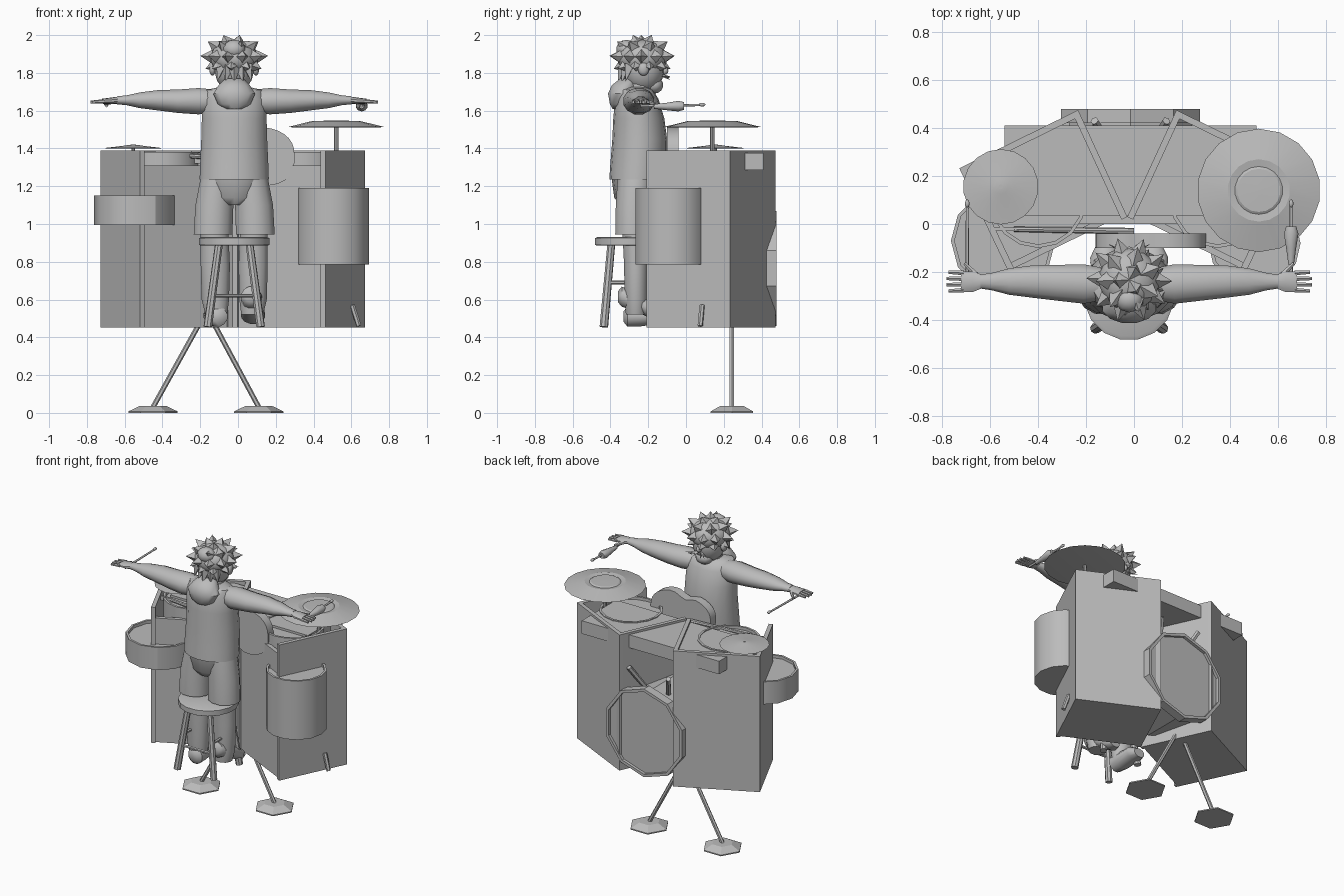
import bpy, bmesh, math, random
from mathutils import Vector, Matrix

if "Cube" in bpy.data.objects:
    bpy.data.objects.remove(bpy.data.objects["Cube"], do_unlink=True)

grey = bpy.data.materials.new("plain_grey")
grey.use_nodes = True
grey.diffuse_color = (0.5, 0.5, 0.5, 1)
grey.node_tree.nodes["Principled BSDF"].inputs["Base Color"].default_value = (0.5, 0.5, 0.5, 1)
CX = -0.02   # body centre line
TAU = math.tau


def finish(name, bm, smooth=0):
    bmesh.ops.recalc_face_normals(bm, faces=bm.faces)
    mesh = bpy.data.meshes.new(name)
    bm.to_mesh(mesh)
    bm.free()
    obj = bpy.data.objects.new(name, mesh)
    bpy.context.collection.objects.link(obj)
    mesh.materials.append(grey)
    if smooth:
        bpy.ops.object.select_all(action="DESELECT")
        obj.select_set(True)
        bpy.context.view_layer.objects.active = obj
        bpy.ops.object.shade_smooth_by_angle(angle=math.radians(smooth))
    return obj


def loft(name, stations, axis="z", sides=12, smooth=50, turn=0.5):
    """Stations are (along, centre a, centre b, radius a, radius b)."""
    bm = bmesh.new()
    rings = []
    for t, a, b, ra, rb in stations:
        ring = []
        for i in range(sides):
            w = TAU * (i + turn) / sides
            u, v = a + ra * math.cos(w), b + rb * math.sin(w)
            p = {"x": (t, u, v), "y": (u, t, v), "z": (u, v, t)}[axis]
            ring.append(bm.verts.new(p))
        rings.append(ring)
    for lo, hi in zip(rings, rings[1:]):
        for i in range(sides):
            j = (i + 1) % sides
            bm.faces.new((lo[i], lo[j], hi[j], hi[i]))
    bm.faces.new(rings[0])
    bm.faces.new(rings[-1])
    return finish(name, bm, smooth)


def turned(name, x, y, profile, sides=16, smooth=30, turn=0.5):
    return loft(name, [(z, x, y, r, r) for r, z in profile], "z", sides, smooth, turn)


def add_rod(bm, p, q, r1, r2, sides=6):
    p, q = Vector(p), Vector(q)
    d = q - p
    m = Matrix.Translation((p + q) / 2) @ d.to_track_quat("Z", "Y").to_matrix().to_4x4()
    bmesh.ops.create_cone(bm, cap_ends=True, segments=sides, radius1=r1, radius2=r2,
                          depth=d.length, matrix=m)


def rods(name, items, sides=6, smooth=0):
    bm = bmesh.new()
    for p, q, r1, r2 in items:
        add_rod(bm, p, q, r1, r2, sides)
    return finish(name, bm, smooth)


def prism(name, outline, low, high, axis="z", smooth=0):
    bm = bmesh.new()
    put = (lambda a, b, t: (a, b, t)) if axis == "z" else (lambda a, b, t: (a, t, b))
    ends = [[bm.verts.new(put(a, b, t)) for a, b in outline] for t in (low, high)]
    for i in range(len(outline)):
        j = (i + 1) % len(outline)
        bm.faces.new((ends[0][i], ends[0][j], ends[1][j], ends[1][i]))
    bm.faces.new(ends[0])
    bm.faces.new(ends[1])
    return finish(name, bm, smooth)


def ball(name, centre, size, seg=16, smooth=60):
    bm = bmesh.new()
    m = Matrix.Translation(centre) @ Matrix.Diagonal((*size, 1))
    bmesh.ops.create_uvsphere(bm, u_segments=seg, v_segments=seg // 2 + 2, radius=1, matrix=m)
    return finish(name, bm, smooth)


def box(name, x0, x1, y0, y1, z0, z1):
    return prism(name, [(x0, y0), (x1, y0), (x1, y1), (x0, y1)], z0, z1)


# Pair of angled cabinets with open tops and a lower, slightly recessed front panel
for label, s in (("left", 1), ("right", -1)):
    a, b, c, d = [Vector((-0.028 + s * x, y)) for x, y in
                  ((0.49, -0.21), (0.70, 0.232), (0.205, 0.475), (0.0, 0.03))]
    back = (b - a).normalized() * 0.015
    for part, p, q, in_dir, top in (("outer", a, b, d - a, 1.39), ("back", b, c, a - b, 1.39),
                                    ("inner", c, d, a - d, 1.39), ("front", d + back, a + back, b - a, 1.31)):
        n = in_dir.normalized() * 0.027
        prism(f"{label}_cabinet_{part}_panel", [p, q, q + n, p + n], 0.453, top)
    prism(f"{label}_cabinet_floor", [a + back, b, c, d + back], 0.453, 0.468)

# Keyboard shelf across both cabinets
box("keyboard_case", -0.54, 0.51, 0.035, 0.41, 1.285, 1.375)
box("keyboard_keys", -0.48, 0.45, 0.0, 0.05, 1.32, 1.35)

# Bass drum with hoop and recessed head
bx, bz = -0.015, 0.765
loft("bass_drum", [(y, bx, bz, r, r) for y, r in
                   ((0.12, 0.27), (0.42, 0.27), (0.42, 0.305), (0.48, 0.305), (0.48, 0.285), (0.46, 0.285))],
     "y", 10, 0)
rods("bass_drum_mounts", [((bx + s * 0.09, 0.34, 1.01), (bx + s * 0.15, 0.43, 1.16), 0.017, 0.017)
                          for s in (1, -1)])

# Drums
def drum(name, x, y, r, z0, z1, sides):
    turned(name, x, y, [(r, z0), (r, z1), (r - 0.015, z1), (r - 0.015, z1 - 0.02)], sides, 30, 0)

drum("floor_tom", 0.502, -0.08, 0.192, 0.785, 1.19, 14)
drum("snare_drum", -0.545, -0.07, 0.218, 0.995, 1.15, 12)
drum("left_rack_tom", 0.35, 0.10, 0.20, 1.14, 1.38, 16)
drum("right_rack_tom", -0.40, 0.10, 0.20, 1.14, 1.38, 16)
rods("floor_tom_leg", [((0.64, 0.075, 0.46), (0.605, 0.085, 0.57), 0.014, 0.014)])

# Cymbals and their rods
turned("crash_cymbal", 0.52, 0.14, [(0.24, 1.512), (0.257, 1.514), (0.13, 1.545), (0.10, 1.54),
                                    (0.09, 1.546), (0.02, 1.548)], 18, 20)
turned("hi_hat_cymbal", -0.555, 0.155, [(0.14, 1.40), (0.157, 1.402), (0.06, 1.413), (0.03, 1.418), (0.01, 1.42)], 18)
rods("cymbal_rods", [((0.52, 0.14, 0.9), (0.52, 0.14, 1.54), 0.012, 0.012),
                     ((-0.555, 0.155, 1.0), (-0.555, 0.155, 1.422), 0.01, 0.01)], 8)

# Weighted floor stands below the cabinets
for label, x, top in (("left", 0.11, -0.18), ("right", -0.45, -0.15)):
    turned(f"{label}_stand_base", x, 0.243, [(0.13, 0), (0.13, 0.008), (0.07, 0.037)], 6, 0, 0)
    rods(f"{label}_stand_rod", [((x, 0.243, 0.03), (top, 0.243, 0.57), 0.0135, 0.0135)])

# Stool
sy = -0.295
turned("stool_seat", CX, sy, [(0.18, 0.885), (0.19, 0.89), (0.19, 0.925), (0.175, 0.932)], 16)
feet = [(1, 1), (-1, 1), (-1, -1), (1, -1)]
rods("stool_legs", [((CX + sx * 0.14, sy + ty * 0.14, 0.455), (CX + sx * 0.08, sy + ty * 0.1, 0.90),
                     0.023, 0.021) for sx, ty in feet], 8)
rungs = []
for i, (sx, ty) in enumerate(feet):
    nx, ny = feet[(i + 1) % 4]
    z = 0.62 if i % 2 == 0 else 0.69
    rungs.append(((CX + sx * 0.115, sy + ty * 0.125, z), (CX + nx * 0.115, sy + ny * 0.125, z), 0.01, 0.01))
rods("stool_rungs", rungs)

# Guitar in front of the chest
outline = []
for i in range(36):
    w = TAU * i / 36
    x, z = math.cos(w), math.sin(w)
    waist = 1 - 0.25 * math.exp(-((x + 0.15) / 0.25) ** 2)
    outline.append((0.07 + 0.23 * x, 1.36 - 0.01 * x + (0.155 + 0.02 * x) * waist
                    * math.copysign(abs(z) ** 0.75, z)))
prism("guitar_body", outline, -0.10, -0.04, "y", 40)
rods("guitar_neck", [((0.0, -0.03, 1.345), (-0.50, -0.022, 1.375), 0.014, 0.011)], 8)
box("guitar_headstock", -0.60, -0.49, -0.028, -0.015, 1.355, 1.385)

# Torso, seat and neck
loft("tank_top", [(1.235, CX, -0.258, 0.186, 0.148), (1.30, CX, -0.252, 0.184, 0.15),
                  (1.45, CX, -0.245, 0.177, 0.145), (1.56, CX, -0.25, 0.174, 0.135),
                  (1.66, CX, -0.26, 0.175, 0.115), (1.71, CX, -0.265, 0.15, 0.09),
                  (1.725, CX, -0.265, 0.08, 0.06)], sides=18)
loft("shorts_seat", [(1.10, CX, -0.28, 0.08, 0.07), (1.14, CX, -0.28, 0.13, 0.10),
                     (1.25, CX, -0.27, 0.17, 0.125)], sides=14)
loft("neck", [(1.68, CX, -0.25, 0.08, 0.07), (1.80, CX, -0.24, 0.07, 0.07)])
loft("hood", [(1.61, CX, -0.36, 0.05, 0.03), (1.635, CX, -0.355, 0.09, 0.05), (1.69, CX, -0.345, 0.115, 0.07),
              (1.735, CX, -0.325, 0.085, 0.07), (1.77, CX, -0.30, 0.05, 0.05)])

# Legs, arms and hands
for label, s in (("left", 1), ("right", -1)):
    X = lambda x: CX + s * x
    loft(f"{label}_shorts_leg", [(0.945, X(0.112), -0.28, 0.106, 0.098), (1.10, X(0.105), -0.275, 0.104, 0.10),
                                 (1.25, X(0.085), -0.265, 0.095, 0.10)])
    loft(f"{label}_lower_leg", [(0.52, X(0.095), -0.265, 0.06, 0.055), (0.60, X(0.10), -0.265, 0.075, 0.062),
                                (0.78, X(0.10), -0.265, 0.08, 0.065), (0.98, X(0.105), -0.27, 0.075, 0.07)])
    heel, rear = (0.615, -0.36) if s > 0 else (0.51, -0.33)
    loft(f"{label}_shoe", [(rear, X(0.09), heel, 0.03, 0.03), (rear + 0.02, X(0.09), heel, 0.055, 0.055),
                           (-0.25, X(0.095), heel - 0.03 * (s > 0), 0.06, 0.055),
                           (-0.14, X(0.10), 0.515, 0.065, 0.045), (-0.09, X(0.10), 0.50, 0.04, 0.03)], "y")
    loft(f"{label}_arm", [(X(0.11), -0.25, 1.65, 0.07, 0.065), (X(0.19), -0.25, 1.65, 0.085, 0.072),
                          (X(0.30), -0.245, 1.65, 0.077, 0.064), (X(0.40), -0.24, 1.655, 0.07, 0.056),
                          (X(0.50), -0.24, 1.655, 0.057, 0.043), (X(0.57), -0.24, 1.655, 0.038, 0.027),
                          (X(0.62), -0.24, 1.655, 0.03, 0.022)], "x")
    loft(f"{label}_palm", [(X(0.61), -0.24, 1.655, 0.028, 0.02), (X(0.65), -0.24, 1.652, 0.045, 0.018),
                           (X(0.70), -0.24, 1.65, 0.045, 0.013)], "x", 10)
    fingers = [((X(0.69), -0.24 + k * 0.024, 1.65), (X(0.765 - 0.008 * abs(k)), -0.24 + k * 0.026, 1.645),
                0.011, 0.008) for k in (-1.5, -0.5, 0.5, 1.5)]
    fingers.append(((X(0.64), -0.21, 1.65), (X(0.685), -0.165, 1.635), 0.013, 0.008))
    rods(f"{label}_fingers", fingers, 6, 50)
    rods(f"{label}_drumstick", [((X(0.675), -0.24, 1.625), (X(0.675), 0.08, 1.63), 0.007, 0.006)], 8, 50)
    ball(f"{label}_stick_tip", (X(0.675), 0.085, 1.632), (0.01, 0.018, 0.01), 8)
    ball(f"{label}_ear", (X(0.115), -0.225, 1.82), (0.018, 0.03, 0.035), 10)
loft("stick_grip", [(-0.17, 0.655, 1.622, 0.012, 0.012), (-0.10, 0.655, 1.622, 0.022, 0.02),
                    (-0.04, 0.655, 1.624, 0.032, 0.028), (-0.01, 0.655, 1.625, 0.022, 0.02)], "y", 10)

# Head and face
ball("head", (CX, -0.225, 1.82), (0.105, 0.11, 0.125), 18)
ball("nose", (CX, -0.115, 1.81), (0.018, 0.022, 0.02), 8)
ball("chin", (CX, -0.17, 1.735), (0.06, 0.05, 0.045), 10)
rods("moustache_strands", [((CX + s * 0.015, -0.12, 1.785), (CX + s * k, -0.085, 1.755 + k * 0.3), 0.008, 0.001)
                           for s in (1, -1) for k in (0.03, 0.06, 0.085)], 4)

# Spiky hair: rounded cap with broad four-sided spikes pointing outwards
hair = Vector((CX, -0.232, 1.878))
ball("hair_cap", hair, (0.128, 0.132, 0.098), 14)
ball("hair_crown", (CX, -0.315, 1.925), (0.062, 0.055, 0.05), 10)
random.seed(4)
spikes = []
for height, count, reach in ((-0.4, 9, 0.165), (0.08, 10, 0.18), (0.6, 7, 0.175), (0.93, 3, 0.155)):
    for i in range(count):
        w = TAU * (i + 0.5 * (count % 2) + random.uniform(-0.1, 0.1)) / count
        flat = math.sqrt(1 - height * height)
        d = Vector((flat * math.cos(w), flat * math.sin(w), height * 0.85))
        spikes.append((hair + d * 0.085, hair + d * reach, 0.055, 0.0))
rods("hair_spikes", spikes, 4)
rods("nape_locks", [((CX + k * 0.035, -0.325 + 0.012 * abs(k), 1.84),
                     (CX + k * 0.045, -0.36 + 0.02 * abs(k), 1.735 + 0.01 * abs(k)), 0.035, 0.0)
                    for k in (-2, -1, 0, 1, 2)], 4)
